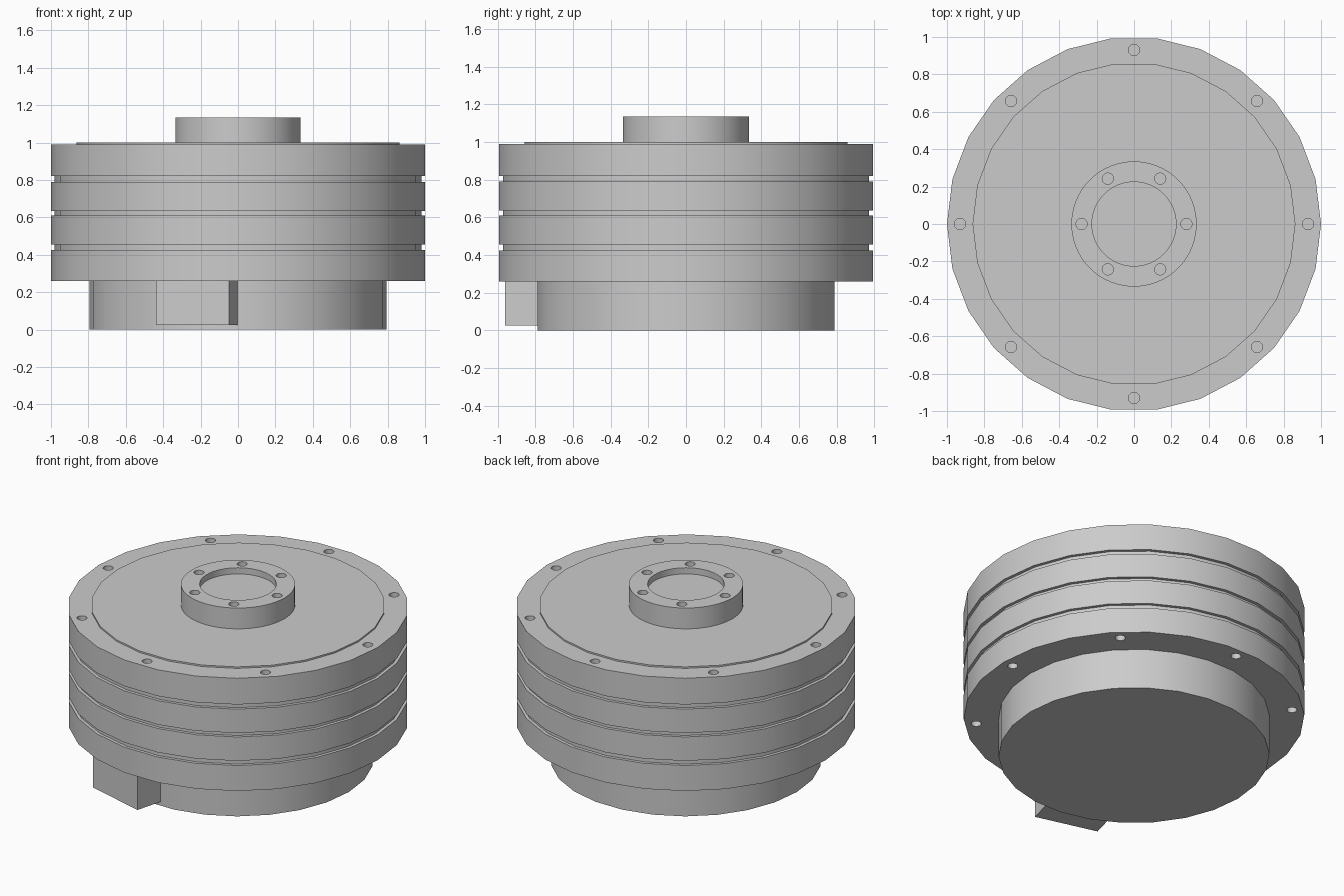
import bpy
import bmesh
from math import cos, sin, tau, radians
from mathutils import Matrix, Vector

cube = bpy.data.objects.get("Cube")
if cube:
    bpy.data.objects.remove(cube, do_unlink=True)

# Single material
GREY = (0.6, 0.6, 0.6, 1)
metal = bpy.data.materials.new("grey_metal")
metal.use_nodes = True
metal.diffuse_color = GREY
metal.node_tree.nodes["Principled BSDF"].inputs["Base Color"].default_value = GREY


def add_object(name, bm):
    bmesh.ops.recalc_face_normals(bm, faces=bm.faces)
    mesh = bpy.data.meshes.new(name)
    bm.to_mesh(mesh)
    bm.free()
    mesh.materials.append(metal)
    obj = bpy.data.objects.new(name, mesh)
    bpy.context.collection.objects.link(obj)
    return obj


def lathe(name, profile, sides):
    """Revolve (radius, z) points around z and cap both ends."""
    bm = bmesh.new()
    rings = [[bm.verts.new((r * cos(tau * i / sides), r * sin(tau * i / sides), z))
              for i in range(sides)] for r, z in profile]
    for a, b in zip(rings, rings[1:]):
        for i in range(sides):
            j = (i + 1) % sides
            bm.faces.new((a[i], a[j], b[j], b[i]))
    bm.faces.new(rings[0])
    bm.faces.new(rings[-1])
    return add_object(name, bm)


def drill(obj, count, circle, radius, z_ranges):
    """Cut a ring of blind holes into an object."""
    bm = bmesh.new()
    for low, high in z_ranges:
        for k in range(count):
            a = tau * k / count
            centre = Vector((circle * cos(a), circle * sin(a), (low + high) / 2))
            bmesh.ops.create_cone(bm, cap_ends=True, segments=20, radius1=radius,
                                  radius2=radius, depth=high - low,
                                  matrix=Matrix.Translation(centre))
    cutter = add_object("hole_cutter", bm)
    cutter.hide_render = True
    mod = obj.modifiers.new("holes", "BOOLEAN")
    mod.operation = "DIFFERENCE"
    mod.solver = "EXACT"
    mod.object = cutter
    bpy.context.view_layer.objects.active = obj
    bpy.ops.object.modifier_apply(modifier=mod.name)
    bpy.data.objects.remove(cutter, do_unlink=True)


SIDES = 26

# Main drum with three shallow grooves
profile = [(1, 0.26)]
for low, high in ((0.425, 0.455), (0.61, 0.635), (0.79, 0.82)):
    profile += [(1, low), (0.98, low), (0.98, high), (1, high)]
profile.append((1, 0.99))
drum = lathe("drum", profile, SIDES)
drill(drum, 8, 0.93, 0.03, [(0.2, 0.36), (0.89, 1.05)])

# Narrower base and thin raised cover
base = lathe("base", [(0.795, 0), (0.795, 0.27)], SIDES)
cover = lathe("cover", [(0.863, 0.98), (0.863, 1.0)], SIDES)

# Output hub with a shallow bore and bolt holes
hub = lathe("hub", [(0.335, 0.98), (0.335, 1.135), (0.225, 1.135), (0.225, 1.095)], 52)
drill(hub, 6, 0.28, 0.03, [(1.075, 1.2)])

# Connector block, turned to follow the base
bm = bmesh.new()
bmesh.ops.create_cube(bm, size=1)
bmesh.ops.scale(bm, vec=(0.405, 0.3, 0.245), verts=bm.verts)
bmesh.ops.translate(bm, vec=(0, -0.79, 0.1475), verts=bm.verts)
bmesh.ops.rotate(bm, cent=(0, 0, 0), matrix=Matrix.Rotation(radians(-15), 3, "Z"),
                 verts=bm.verts)
add_object("connector_block", bm)

# Smooth round walls, keep edges sharp
bpy.ops.object.select_all(action="DESELECT")
for obj in (drum, base, cover, hub):
    obj.select_set(True)
bpy.context.view_layer.objects.active = drum
bpy.ops.object.shade_smooth_by_angle(angle=radians(30))
